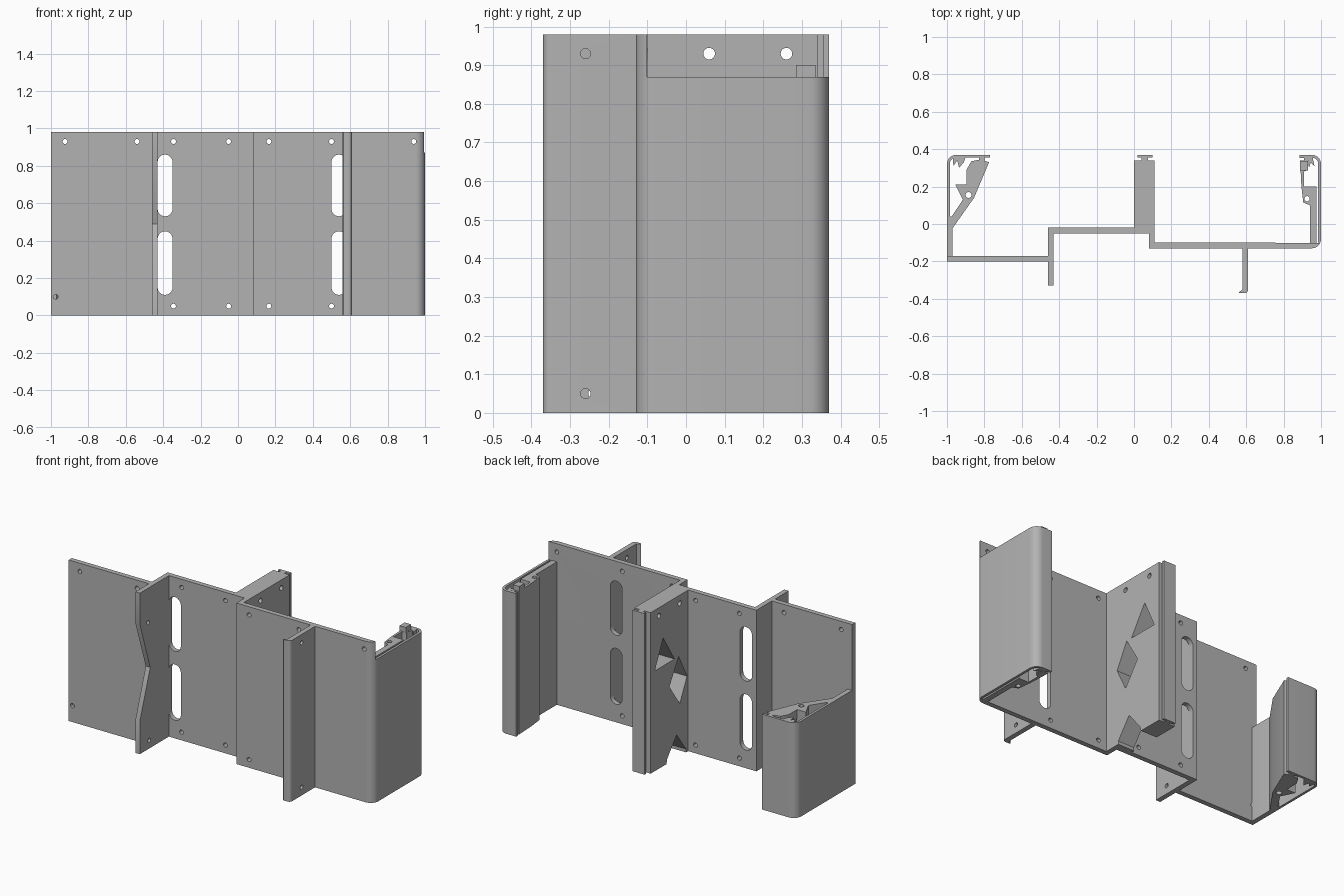
import bpy, bmesh, math

cube = bpy.data.objects.get("Cube")
if cube:
    bpy.data.objects.remove(cube, do_unlink=True)

grey = bpy.data.materials.new("plain grey")
grey.use_nodes = True
grey.diffuse_color = (0.45, 0.45, 0.45, 1)
grey.node_tree.nodes["Principled BSDF"].inputs["Base Color"].default_value = (0.45, 0.45, 0.45, 1)

H = 0.98        # full height
CLIP_R = 0.87   # height of the +x clip
CLIP_L = 0.58   # height of the -x clip

PLACE = {"z": lambda a, b, d: (a, b, d),
         "x": lambda a, b, d: (d, a, b),
         "y": lambda a, b, d: (a, d, b)}


def add_prism(bm, pts, lo, hi, axis):
    """Extrude a closed outline along an axis."""
    place = PLACE[axis]
    base = [bm.verts.new(place(a, b, lo)) for a, b in pts]
    face = bm.faces.new(base)
    out = bmesh.ops.extrude_face_region(bm, geom=[face])
    top = [v for v in out["geom"] if isinstance(v, bmesh.types.BMVert)]
    for v in top:
        v.co["xyz".index(axis)] = hi


def make(name, prisms):
    bm = bmesh.new()
    for p in prisms:
        add_prism(bm, *p)
    bmesh.ops.recalc_face_normals(bm, faces=bm.faces)
    mesh = bpy.data.meshes.new(name)
    bm.to_mesh(mesh)
    bm.free()
    obj = bpy.data.objects.new(name, mesh)
    bpy.context.collection.objects.link(obj)
    mesh.materials.append(grey)
    return obj


def part(name, outline, lo=0, hi=H, axis="z", cuts=()):
    obj = make(name, [(outline, lo, hi, axis)])
    bpy.ops.object.select_all(action="DESELECT")
    obj.select_set(True)
    bpy.context.view_layer.objects.active = obj
    if cuts:
        cutter = make("cutter", cuts)
        cutter.hide_render = True
        mod = obj.modifiers.new("holes", "BOOLEAN")
        mod.operation, mod.solver, mod.object = "DIFFERENCE", "EXACT", cutter
        bpy.ops.object.modifier_apply(modifier=mod.name)
        bpy.data.objects.remove(cutter, do_unlink=True)
    bpy.ops.object.shade_smooth_by_angle(angle=math.radians(30))
    return obj


def arc(cx, cy, r, a0, a1, n=8):
    angles = [math.radians(a0 + (a1 - a0) * i / n) for i in range(n + 1)]
    return [(cx + r * math.cos(a), cy + r * math.sin(a)) for a in angles]


def rect(x0, y0, x1, y1):
    return [(x0, y0), (x1, y0), (x1, y1), (x0, y1)]


def hole(a, b, axis, r=0.013):
    return (arc(a, b, r, 0, 345, 23), -1.5, 1.5, axis)


def slot(x, z0, z1, r=0.04):
    return (arc(x, z1 - r, r, 0, 180, 12) + arc(x, z0 + r, r, 180, 360, 12), -1.5, 1.5, "y")


def slots(x):
    return [slot(x, 0.11, 0.45), slot(x, 0.53, 0.86)]


TOP, LOW = 0.93, 0.05   # screw hole rows

# Back plates, stepped in depth
part("right_plate", rect(-1, -0.2, -0.45, -0.17),
     cuts=[hole(-0.925, TOP, "y"), hole(-0.54, TOP, "y"), hole(-0.975, 0.1, "y")])
part("middle_plate", rect(-0.45, -0.05, 0.11, -0.02),
     cuts=slots(-0.39) + [hole(x, z, "y") for x in (-0.35 + 0.005, -0.05) for z in (TOP, LOW)])
part("plate_step", rect(0.08, -0.13, 0.11, -0.03))
part("left_plate", [(0.09, -0.13)] + arc(0.95, -0.08, 0.05, -90, -24) + [(0.09, -0.10)],
     cuts=slots(0.54) + [hole(0.165, TOP, "y"), hole(0.165, LOW, "y"),
                         hole(0.5, TOP, "y"), hole(0.5, LOW, "y"), hole(0.94, TOP, "y")])

# Front fins
part("notched_fin",
     [(-0.33, 0), (-0.02, 0), (-0.02, H), (-0.33, H), (-0.33, 0.79), (-0.23, 0.49), (-0.33, 0.2)],
     -0.46, -0.43, "x", [hole(-0.25, 0.77, "x"), hole(-0.24, LOW, "x")])
part("lipped_fin",
     [(0.58, -0.12), (0.58, -0.35), (0.56, -0.365), (0.565, -0.37)]
     + arc(0.59, -0.35, 0.02, -90, 0) + [(0.61, -0.12)],
     cuts=[hole(-0.26, TOP, "x"), hole(-0.26, LOW, "x")])

# Centre web with lattice openings and a T-shaped rear edge
openings = [[(0.22, 0.78), (0.30, 0.61), (0.11, 0.61)],
            [(0.07, 0.61), (0.16, 0.46), (0.06, 0.32), (-0.01, 0.46)],
            [(0.0, -0.1), (0.22, -0.1), (0.18, 0.03), (0.09, 0.14), (0.0, 0.02)]]
part("centre_web", rect(0.0, -0.03, 0.11, 0.34),
     cuts=[(o, -0.5, 0.5, "x") for o in openings]
     + [hole(0.06, TOP, "x", 0.015), hole(0.26, TOP, "x", 0.015)])
part("web_stem", rect(0.04, 0.33, 0.075, 0.36))
part("web_cap", rect(0.02, 0.355, 0.1, 0.37))

# Clip on the +x end
part("left_clip_shell",
     arc(0.95, -0.08, 0.05, -24, 0, 4) + arc(0.95, 0.32, 0.05, 0, 90)
     + [(0.885, 0.37), (0.885, 0.352)] + arc(0.95, 0.32, 0.035, 90, 0) + [(0.985, -0.1)],
     0, CLIP_R)
part("left_clip_body",
     [(0.94, -0.11), (0.94, 0.1), (0.905, 0.115), (0.895, 0.2), (0.888, 0.34), (0.93, 0.34),
      (0.93, 0.29), (0.908, 0.28), (0.908, 0.2), (0.975, 0.2), (0.975, -0.11)],
     0, CLIP_R, cuts=[hole(0.925, 0.135, "z", 0.014)])
part("left_clip_hook", [(0.93, 0.355), (0.955, 0.355), (0.965, 0.31), (0.945, 0.33), (0.935, 0.30)],
     0, CLIP_R)
part("left_clip_lip", rect(0.91, 0.335, 0.93, 0.355), 0, CLIP_R)
part("left_clip_tab", rect(0.888, 0.285, 0.93, 0.335), CLIP_R - 0.01, 0.90)

# Clip on the -x end
part("right_clip_shell",
     [(-0.97, -0.18), (-0.97, 0.0), (-0.985, 0.05)] + arc(-0.95, 0.32, 0.035, 180, 90)
     + [(-0.77, 0.355), (-0.77, 0.37)] + arc(-0.95, 0.32, 0.05, 90, 180) + [(-1, -0.18)],
     0, CLIP_L)
part("right_clip_body",
     [(-0.975, -0.03), (-0.855, 0.14), (-0.775, 0.33), (-0.82, 0.345), (-0.87, 0.335),
      (-0.895, 0.29), (-0.895, 0.21), (-0.955, 0.21), (-0.915, 0.13), (-0.975, 0.04), (-0.99, 0.04)],
     0, CLIP_L, cuts=[hole(-0.885, 0.155, "z", 0.016)])
part("right_clip_hook",
     [(-0.97, 0.36), (-0.965, 0.31), (-0.945, 0.34), (-0.935, 0.30), (-0.91, 0.33), (-0.90, 0.36)],
     0, CLIP_L)
part("right_clip_lip", rect(-0.83, 0.338, -0.80, 0.36), 0, CLIP_L)
